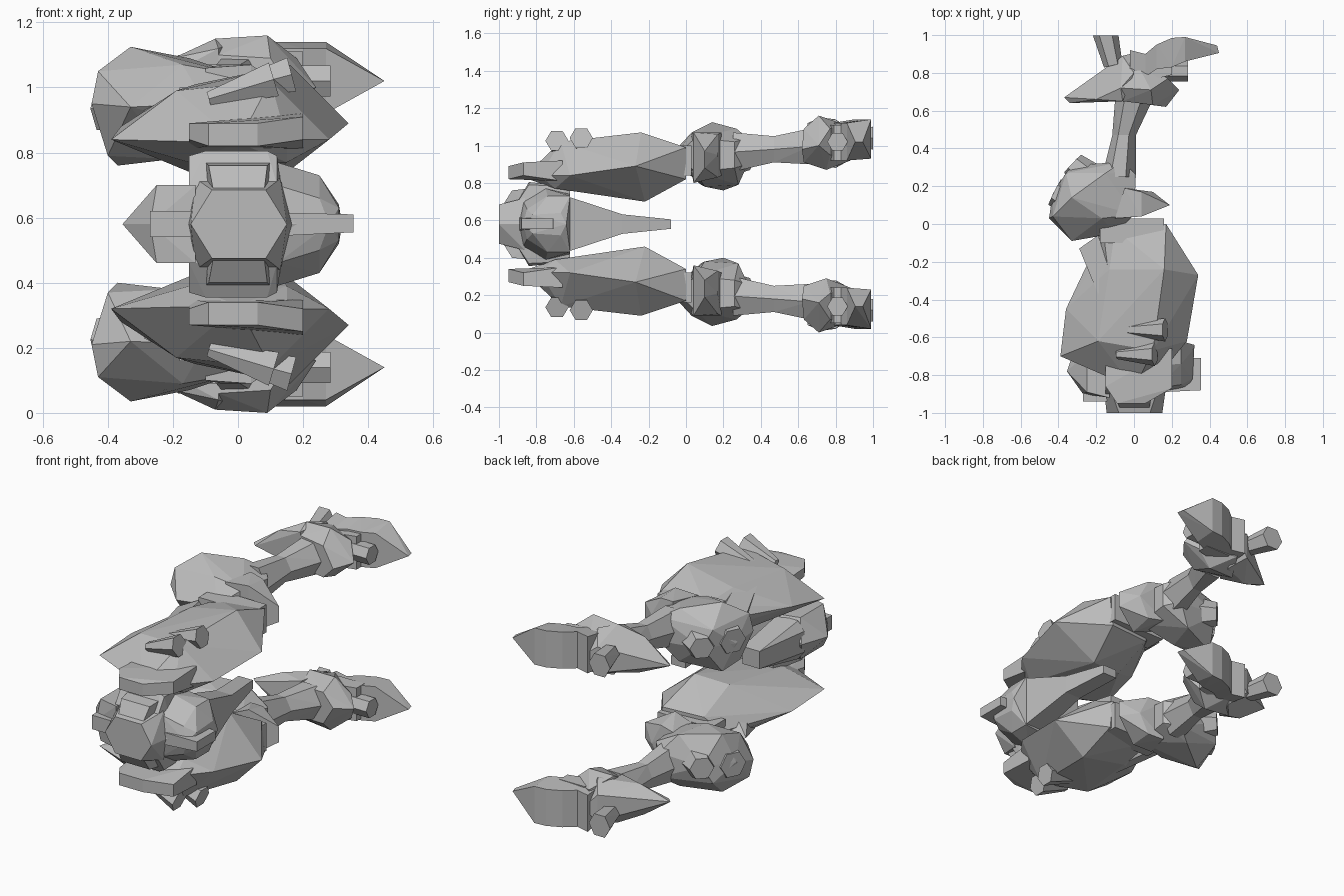
import bpy, bmesh, math
from mathutils import Vector

MID = 0.58  # height of the symmetry plane between the two legs
grey = bpy.data.materials.new("plain_grey")
grey.diffuse_color = (0.5, 0.5, 0.5, 1)


def hull(name, pts):
    """Faceted solid wrapped around a few corner points."""
    bm = bmesh.new()
    for p in pts:
        bm.verts.new(p)
    bmesh.ops.convex_hull(bm, input=bm.verts[:])
    junk = [v for v in bm.verts if not v.link_faces]
    bmesh.ops.delete(bm, geom=junk, context='VERTS')
    bmesh.ops.dissolve_limit(bm, angle_limit=math.radians(2), verts=bm.verts[:], edges=bm.edges[:])
    bmesh.ops.recalc_face_normals(bm, faces=bm.faces[:])
    me = bpy.data.meshes.new(name)
    bm.to_mesh(me)
    bm.free()
    me.materials.append(grey)
    ob = bpy.data.objects.new(name, me)
    bpy.context.collection.objects.link(ob)
    return ob


def pair(name, pts):
    """Same part on the upper and the lower side of the symmetry plane."""
    hull("upper_" + name, pts)
    hull("lower_" + name, [(x, y, 2 * MID - z) for x, y, z in pts])


def rod(a, b, ra, rb=None, sides=6):
    """Corner points of a tapered prism from a to b."""
    a, b = Vector(a), Vector(b)
    rb = ra if rb is None else rb
    d = (b - a).normalized()
    u = d.cross(Vector((0, 0, 1))).normalized()
    w = d.cross(u)
    out = []
    for c, r in ((a, ra), (b, rb)):
        for i in range(sides):
            t = 2 * math.pi * i / sides
            out.append(tuple(c + r * (math.cos(t) * u + math.sin(t) * w)))
    return out


def block(x0, x1, y0, y1, z0, z1):
    return [(x, y, z) for x in (x0, x1) for y in (y0, y1) for z in (z0, z1)]


def sym(pts):
    """Points plus their reflection in the symmetry plane."""
    return pts + [(x, y, 2 * MID - z) for x, y, z in pts]


def ring(y, x0, x1, z0, z1):
    """Six-sided cross-section with a ridge along each side."""
    zm, a, b = (z0 + z1) / 2, x0 + .25 * (x1 - x0), x0 + .7 * (x1 - x0)
    return [(x0, y, zm), (a, y, z1), (b, y, z1), (x1, y, zm), (b, y, z0), (a, y, z0)]


# Pelvis: core, front hexagon, lips above and below it
hull("pelvis_core", sym([(-.15, -.90, .70), (.12, -.90, .70), (-.15, -.84, .79), (.12, -.84, .79),
                         (-.10, -.84, .805), (.09, -.84, .805),
                         (-.12, -.62, .78), (.12, -.62, .78), (-.15, -.8, .58), (.15, -.8, .58)]))
hull("pelvis_front", sym([(-.08, -1, .685), (.085, -1, .685), (-.145, -1, .58), (.15, -1, .58),
                          (-.13, -.86, .72), (.13, -.86, .72), (-.16, -.86, .58), (.17, -.86, .58)]))
pair("pelvis_lip", [(-.075, -.98, .68), (.08, -.98, .68), (-.09, -.93, .76), (.09, -.93, .76),
                    (-.1, -.84, .77), (.1, -.84, .77), (-.1, -.84, .68), (.1, -.84, .68)])

# Rear dome with its buckle and the long tail flap
hull("rear_dome", sym([(.12, -.87, .70), (.12, -.62, .74), (.25, -.85, .66), (.25, -.62, .73),
                       (.31, -.82, .63), (.31, -.67, .64), (.12, -.90, .58), (.28, -.87, .58),
                       (.32, -.64, .58), (.12, -.75, .77), (.25, -.74, .73)]))
hull("rear_buckle", [(.15, -.89, .545), (.15, -.89, .615), (.15, -.70, .545), (.15, -.70, .615),
                     (.355, -.88, .555), (.355, -.88, .61), (.355, -.71, .555), (.355, -.71, .61)])
hull("tail_flap_root", sym([(.12, -.64, .73), (.25, -.64, .73), (.1, -.34, .632), (.2, -.34, .632)]))
hull("tail_flap_end", sym([(.1, -.34, .632), (.2, -.34, .632), (.06, -.08, .605), (.15, -.08, .605)]))
# Front guard with its shorter flap
hull("front_guard", sym([(-.13, -.92, .70), (-.25, -.89, .70), (-.13, -.65, .70), (-.25, -.68, .70),
                         (-.355, -.78, .58), (-.27, -.90, .58), (-.3, -.62, .58)]))
hull("front_buckle", block(-.27, -.13, -.94, -.80, .54, .62))
hull("front_flap", sym([(-.25, -.66, .69), (-.29, -.66, .64), (-.12, -.66, .69),
                        (-.23, -.34, .63), (-.12, -.34, .63)]))

# Hip bar
pair("hip_bar", [(-.15, -.86, .84), (-.15, -.86, .89), (-.09, -.95, .82), (-.09, -.95, .89),
                 (.06, -.95, .82), (.06, -.95, .89), (.2, -.87, .84), (.2, -.87, .91),
                 (-.15, -.66, .81), (-.15, -.66, .88), (.2, -.66, .81), (.2, -.66, .92)])
# Thigh armour with two side pegs
pair("thigh", [(-.39, -.70, .84), (-.36, -.45, .88), (-.23, -.30, .88), (-.18, -.07, .90),
               (.34, -.27, .89), (.28, -.62, .84), (.16, -.24, 1.07), (.1, -.67, 1.02),
               (-.13, -.24, 1.01), (-.19, -.62, .99), (0, -.87, .83), (.1, -.22, .70),
               (-.15, -.68, .77), (.15, -.7, .77), (-.1, -.25, .72), (.17, 0, .99),
               (-.1, -.03, .98), (.15, 0, .82), (-.1, -.02, .82), (.15, -.78, .84)])
pair("thigh_peg_front", rod((-.09, -.69, .965), (.11, -.69, 1.025), .025, .062))
pair("thigh_peg_back", rod((-.06, -.56, .98), (.165, -.56, 1.04), .025, .062))
pair("thigh_spike", [(-.17, -.42, .99), (-.13, -.25, 1.0), (-.17, -.2, .84), (-.29, -.13, .93),
                     (-.19, -.06, .97), (-.2, -.28, .85), (-.1, -.1, .9)])

# Knee joint, rear fin and knee cap
pair("knee_joint", block(-.18, .16, -.1, .03, .84, 1.0))
pair("knee_fin", [(.19, .10, .88), (.19, .10, .97), (-.1, .03, .86), (-.1, .03, 1.06),
                  (-.05, .19, .84), (-.05, .19, 1.07), (.04, .17, 1.06), (.04, .04, 1.07),
                  (.04, .17, .83), (.04, .04, .80), (.1, .17, .95)])
pair("knee_cap", [(-.45, .03, .95), (-.43, .04, 1.05), (-.33, -.09, .94), (-.43, .16, .92),
                  (-.33, .14, 1.125), (-.17, .03, 1.07), (-.1, -.05, .95), (-.36, .27, 1.02),
                  (-.4, .08, .79), (-.37, .2, .76), (-.2, .1, .78), (-.32, .31, .92),
                  (-.15, .27, 1.09), (-.15, .28, .79), (.01, .26, 1.02), (.01, .26, .88),
                  (0, .05, .86), (0, .05, 1.04), (-.06, .33, 1.04), (-.06, .33, .9)])
pair("knee_knob_low", rod((-.3, .11, .94), (-.42, .17, .935), .10, .075))
pair("knee_knob_high", rod((-.22, .22, .93), (-.325, .32, .925), .10, .065))

# Shin in two tapering lengths, ridged along its sides
pair("shin_upper", ring(.25, -.17, .01, .86, 1.07) + ring(.47, -.115, .01, .91, 1.05))
pair("shin_lower", ring(.47, -.115, .01, .91, 1.05) + ring(.66, -.10, .10, .90, 1.09))

# Foot: ankle shell, pointed toe, layered heel blade
pair("ankle", [(-.06, .65, .92), (-.06, .65, 1.10), (.1, .63, .91), (.1, .63, 1.09),
               (.17, .62, .98), (.24, .71, 1.0), (.09, .71, 1.16), (-.07, .72, 1.15),
               (.09, .75, .87), (-.07, .75, .87), (.18, .77, 1.09), (.18, .77, .95),
               (0, .88, 1.10), (0, .88, .92)])
pair("toe", [(-.37, .67, .97), (-.34, .64, .97), (-.2, .66, 1.09), (-.06, .65, 1.12),
             (-.06, .66, .90), (-.2, .70, .90), (-.07, .72, 1.15), (0, .80, 1.14),
             (0, .80, .88), (-.06, .89, 1.08), (-.06, .89, .93), (.02, .91, 1.02)])
steps = [(-.02, .80, .92), (.06, .78, .9), (.12, .82, .95), (.2, .83, .985), (.27, .86, .99)]
for i in range(4):
    (xa, ia, oa), (xb, ib, ob) = steps[i], steps[i + 1]
    pair(f"heel_step_{i}", [(x, y, z) for x, a, b in ((xa, ia, oa), (xb, ib, ob))
                            for y, z in ((a, .92), (a, 1.12), (b, .93), (b, 1.14))])
pair("heel_blade", [(.27, .86, .92), (.27, .86, 1.12), (.27, .99, .93), (.27, .99, 1.14),
                    (.45, .905, 1.02), (.44, .945, 1.02)])
pair("heel_ridge", [(x, y, z) for x, y in ((.04, .75), (.2, .79), (.2, .86), (.04, .86))
                    for z in (.92, 1.11)])
pair("heel_peg", rod((.1, .81, 1.02), (.285, .81, 1.02), .055))
sole = rod((-.11, .84, 1.04), (-.15, .999, 1.04), .05, .07)
pair("sole_peg", [(x, .999 if y > .93 else y, z) for x, y, z in sole])
